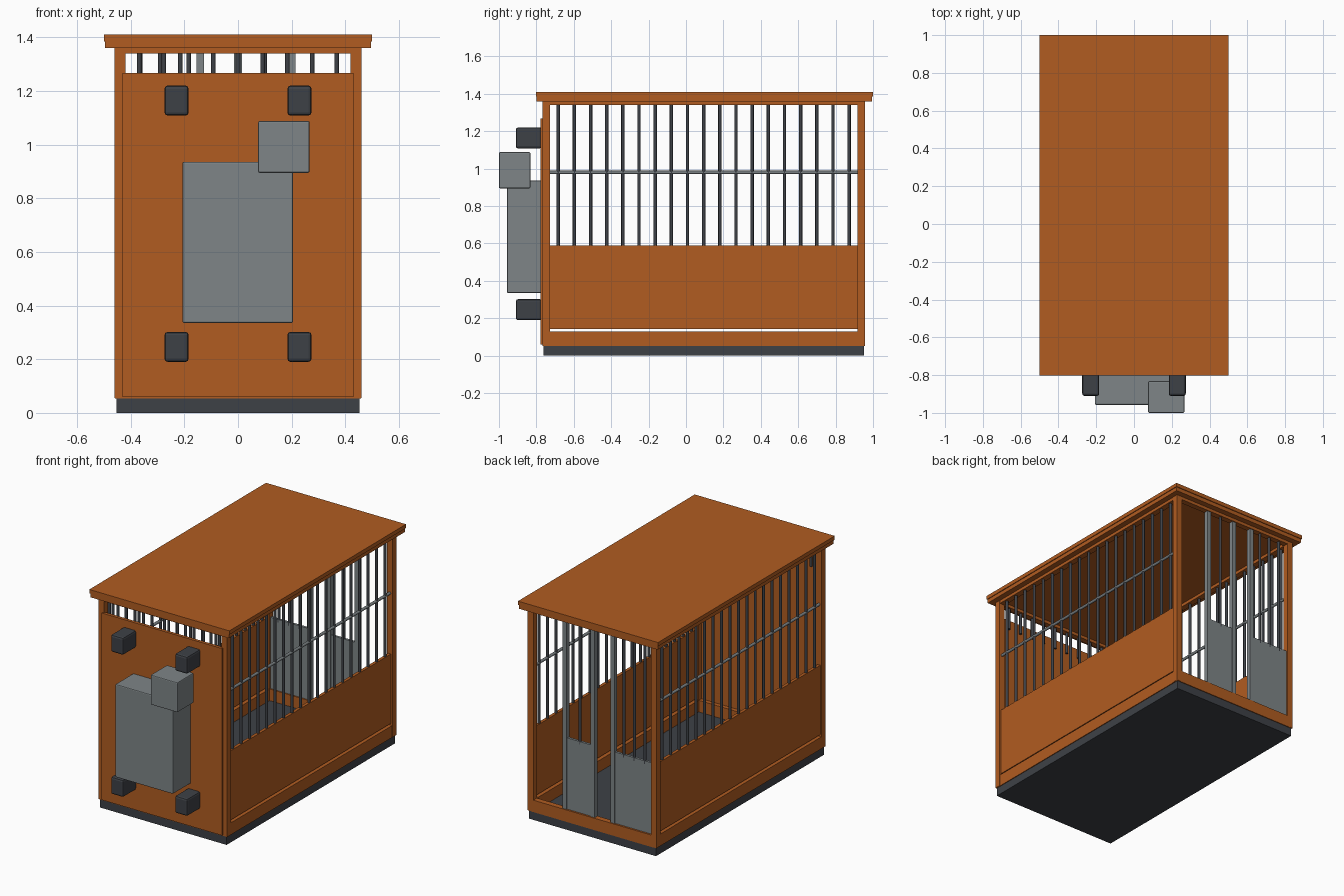
import bpy, bmesh
from mathutils import Matrix, Vector

old = bpy.data.objects.get("Cube")
if old:
    bpy.data.objects.remove(old, do_unlink=True)


def material(name, rgb):
    m = bpy.data.materials.new(name)
    m.use_nodes = True
    col = (*rgb, 1)
    m.diffuse_color = col
    m.node_tree.nodes["Principled BSDF"].inputs["Base Color"].default_value = col
    return m


ORANGE = material("orange_paint", (0.44, 0.107, 0.015))
GREY = material("grey_metal", (0.21, 0.235, 0.245))
DARK = material("dark_steel", (0.048, 0.053, 0.062))


def finish(name, bm, mat):
    mesh = bpy.data.meshes.new(name)
    bm.to_mesh(mesh)
    bm.free()
    mesh.materials.append(mat)
    ob = bpy.data.objects.new(name, mesh)
    bpy.context.scene.collection.objects.link(ob)
    return ob


def box(name, x, y, z, mat, bevel=0):
    """Box from (min, max) pairs on each axis."""
    bm = bmesh.new()
    size = [b - a for a, b in (x, y, z)]
    mid = [(a + b) / 2 for a, b in (x, y, z)]
    bmesh.ops.create_cube(bm, size=1, matrix=Matrix.Translation(mid) @ Matrix.Diagonal((*size, 1)))
    ob = finish(name, bm, mat)
    if bevel:
        mod = ob.modifiers.new("Bevel", "BEVEL")
        mod.width = bevel
        mod.segments = 2
    return ob


def rods(name, ends, radius, mat):
    """Round rods joined in one mesh, each from a start to an end point."""
    bm = bmesh.new()
    for a, b in ends:
        a, b = Vector(a), Vector(b)
        turn = (b - a).to_track_quat('Z', 'Y').to_matrix().to_4x4()
        bmesh.ops.create_cone(bm, cap_ends=True, segments=10, radius1=radius, radius2=radius,
                              depth=(b - a).length, matrix=Matrix.Translation((a + b) / 2) @ turn)
    for f in bm.faces:
        f.smooth = len(f.verts) == 4
    return finish(name, bm, mat)


def span(s, a, b):
    return tuple(sorted((s * a, s * b)))


TOP = 1.345      # height where the bars meet the top frame
SILL = 0.59      # top of the lower panels

# Floor and roof
box("floor_slab", (-0.453, 0.453), (-0.763, 0.953), (0, 0.055), DARK)
box("roof_lower", (-0.495, 0.495), (-0.8, 0.995), (1.36, 1.385), ORANGE)
box("roof_upper", (-0.5, 0.5), (-0.803, 1.0), (1.385, 1.41), ORANGE)

# Frame: corner posts, base rails and top rails
for s, side in ((1, "left"), (-1, "right")):
    for y, end in ((-0.768, "front"), (0.918, "back")):
        box(f"{side}_{end}_post", span(s, 0.42, 0.46), (y, y + 0.04), (0.055, 1.36), ORANGE)
    box(f"{side}_base_rail", span(s, 0.42, 0.458), (-0.765, 0.956), (0.053, 0.13), ORANGE)
    box(f"{side}_top_rail", span(s, 0.42, 0.458), (-0.765, 0.956), (1.34, 1.36), ORANGE)
for y, end in ((-0.766, "front"), (0.922, "back")):
    box(f"{end}_base_rail", (-0.43, 0.43), (y, y + 0.036), (0.053, 0.13), ORANGE)
    box(f"{end}_top_rail", (-0.43, 0.43), (y, y + 0.036), (1.34, 1.36), ORANGE)

# Side walls: lower panel, vertical bars and a middle rail
for s, side in ((1, "left"), (-1, "right")):
    x = s * 0.44
    box(f"{side}_panel", span(s, 0.43, 0.45), (-0.73, 0.92), (0.142, SILL), ORANGE)
    ys = [-0.683 + i * 0.0864 for i in range(19)]
    rods(f"{side}_bars", [((x, y, SILL - 0.02), (x, y, TOP)) for y in ys], 0.009, DARK)
    rods(f"{side}_middle_rail", [((x, -0.73, 0.98), (x, 0.92, 0.98))], 0.009, GREY)

# Front wall with short bars in the gap above it
box("front_panel", (-0.43, 0.43), (-0.777, -0.757), (0.06, 1.267), ORANGE)
xs = [(i - 4) * 0.092 for i in range(9)]
rods("front_bars", [((x, -0.748, 1.2), (x, -0.748, TOP)) for x in xs], 0.009, DARK)

# Back wall: door leaf and fixed leaf either side of the opening
Y = 0.938
box("door_panel", (0, 0.2), (Y - 0.008, Y + 0.008), (0.12, SILL), GREY)
box("fixed_panel", (-0.425, -0.14), (Y - 0.008, Y + 0.008), (0.12, SILL), GREY)
for i, x in enumerate((0.2, 0.0, -0.14)):
    box(f"door_upright_{i + 1}", (x - 0.014, x + 0.014), (Y - 0.014, Y + 0.014), (0.12, TOP), GREY)
rods("back_bars", [((x, Y, SILL - 0.02), (x, Y, TOP)) for x in (0.1, -0.215, -0.29, -0.365)],
     0.009, DARK)

# Front equipment: buffers, cabinet and small control box
for s, side in ((1, "left"), (-1, "right")):
    for z, level in ((0.19, "lower"), (1.108, "upper")):
        box(f"{side}_{level}_buffer", span(s, 0.184, 0.274), (-0.91, -0.77), (z, z + 0.112),
            DARK, 0.012)
box("cabinet", (-0.207, 0.205), (-0.957, -0.77), (0.335, 0.936), GREY, 0.006)
box("control_box", (0.075, 0.267), (-1.0, -0.832), (0.895, 1.088), GREY, 0.006)
